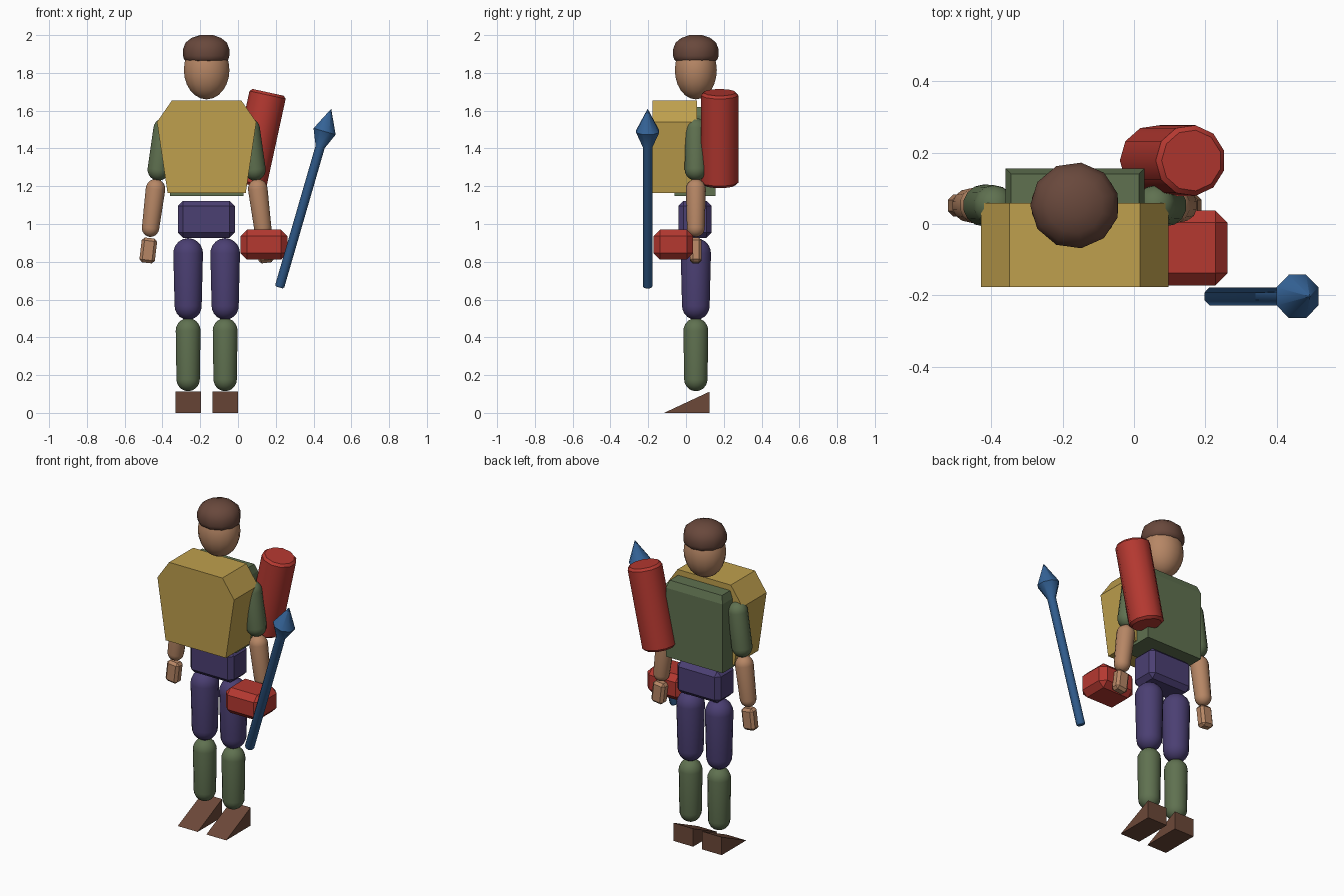
import bpy, bmesh
from math import sin, cos, pi, radians
from mathutils import Vector

if "Cube" in bpy.data.objects:
    bpy.data.objects.remove(bpy.data.objects["Cube"])

CX, CY = -0.166, 0.052   # body axis


def material(name, rgb):
    m = bpy.data.materials.new(name)
    m.diffuse_color = (*rgb, 1)
    m.use_nodes = True
    m.node_tree.nodes["Principled BSDF"].inputs["Base Color"].default_value = m.diffuse_color
    return m


SKIN = material("skin", (0.47, 0.24, 0.13))
HAIR = material("dark_brown", (0.14, 0.065, 0.045))
BOOT = material("brown", (0.15, 0.065, 0.04))
GOLD = material("yellow", (0.52, 0.35, 0.075))
GREEN = material("green", (0.115, 0.165, 0.08))
PURPLE = material("purple", (0.07, 0.05, 0.17))
RED = material("red", (0.46, 0.04, 0.03))
BLUE = material("blue", (0.035, 0.125, 0.31))


def finish(name, bm, mat, angle=None):
    bmesh.ops.recalc_face_normals(bm, faces=bm.faces)
    me = bpy.data.meshes.new(name)
    bm.to_mesh(me)
    bm.free()
    if angle:
        me.polygons.foreach_set("use_smooth", [True] * len(me.polygons))
        me.set_sharp_from_angle(angle=radians(angle))
    me.materials.append(mat)
    ob = bpy.data.objects.new(name, me)
    bpy.context.collection.objects.link(ob)
    return ob


def lathe(name, profile, sides, base, direction, mat, angle=46, sy=1.0):
    """Spin (radius, height) points around an axis starting at base."""
    bm = bmesh.new()
    rot = Vector((0, 0, 1)).rotation_difference(Vector(direction).normalized())
    rings = []
    for r, h in profile:
        rings.append([bm.verts.new(Vector(base) + rot @ Vector(
            (r * cos(2 * pi * (i + .5) / sides), sy * r * sin(2 * pi * (i + .5) / sides), h)))
            for i in range(sides)])
    for a, b in zip(rings, rings[1:]):
        for i in range(sides):
            j = (i + 1) % sides
            bm.faces.new((a[i], a[j], b[j], b[i]))
    bm.faces.new(rings[0])
    bm.faces.new(rings[-1])
    return finish(name, bm, mat, angle)


def limb(name, top, bottom, r_top, r_bottom, mat, sy=1.0, sides=14):
    """Capsule with round ends, tapering from top to bottom."""
    d = Vector(top) - Vector(bottom)
    n = 5
    ts = [pi / 2 * (k + .15) / n for k in range(n)] + [pi / 2]
    low = [(r_bottom * sin(t), r_bottom * (1 - cos(t))) for t in ts]
    high = [(r_top * sin(t), d.length - r_top * (1 - cos(t))) for t in reversed(ts)]
    return lathe(name, low + high, sides, bottom, d, mat, sy=sy)


def box(name, lo, hi, mat, bevel=0.0):
    bm = bmesh.new()
    bmesh.ops.create_cube(bm, size=1)
    lo, hi = Vector(lo), Vector(hi)
    for v in bm.verts:
        v.co = (lo + hi) / 2 + v.co * (hi - lo)
    if bevel:
        bmesh.ops.bevel(bm, geom=bm.edges[:], offset=bevel, segments=1, affect='EDGES')
    return finish(name, bm, mat)


def prism(name, outline, depth, mat):
    """Close an outline and extrude it along the depth vector."""
    bm = bmesh.new()
    face = bm.faces.new([bm.verts.new(p) for p in outline])
    out = bmesh.ops.extrude_face_region(bm, geom=[face])
    bmesh.ops.translate(bm, vec=depth, verts=[g for g in out["geom"]
                                              if isinstance(g, bmesh.types.BMVert)])
    bm.faces.ensure_lookup_table()
    return finish(name, bm, mat)


# head and hair
n = 12
lathe("head", [(0.123 * sin(pi * (k + .1) / (n + .2)), -0.155 * cos(pi * (k + .1) / (n + .2)))
               for k in range(n + 1)], 16, (CX, CY, 1.815), (0, 0, 1), SKIN, sy=0.92)
lathe("hair", [(0.108, 1.862), (0.12, 1.872), (0.125, 1.89), (0.125, 1.925), (0.112, 1.96),
               (0.08, 1.985), (0.035, 2.0)], 11, (CX, CY, 0), (0, 0, 1), HAIR, sy=0.97)

# torso with a stepped-in top
torso = box("torso", (-0.36, -0.06, 1.148), (0.029, 0.156, 1.575), GREEN)
bm = bmesh.new()
bm.from_mesh(torso.data)
top = max(bm.faces, key=lambda f: f.calc_center_median().z)
bmesh.ops.inset_region(bm, faces=[top], thickness=0.022)
bmesh.ops.translate(bm, verts=top.verts[:], vec=(0, 0, 0.045))
bm.to_mesh(torso.data)
bm.free()

# chest plate
half = [(0.207, 1.165), (0.263, 1.54), (0.183, 1.655)]
prism("chest_plate", [(CX + x, -0.177, z) for x, z in half]
      + [(CX - x, -0.177, z) for x, z in reversed(half)], (0, 0.236, 0), GOLD)

# pelvis
box("pelvis", (CX - 0.151, -0.04, 0.927), (CX + 0.149, 0.136, 1.123), PURPLE, 0.027)

# arms and legs
for side, s in (("left", 1), ("right", -1)):
    def at(x, z):
        return (CX + s * x, CY, z)
    limb(side + "_upper_arm", at(0.219, 1.56), at(0.263, 1.23), 0.057, 0.059, GREEN)
    limb(side + "_forearm", at(0.264, 1.238), at(0.303, 0.932), 0.053, 0.047, SKIN)
    hand = box(side + "_hand", (-0.041, -0.031, -0.066), (0.041, 0.031, 0.066), SKIN, 0.015)
    hand.location = at(0.309, 0.86)
    hand.rotation_euler.y = -s * 0.12
    limb(side + "_thigh", at(0.098, 0.925), at(0.098, 0.493), 0.08, 0.073, PURPLE, 1.02, 16)
    limb(side + "_shin", at(0.098, 0.502), at(0.098, 0.115), 0.067, 0.063, GREEN, 1.0, 16)
    prism(side + "_foot", [(CX + s * 0.098 - 0.068, y, z) for y, z in
                           ((-0.116, 0), (0.124, 0), (0.124, 0.112))], (0.136, 0, 0), BOOT)

# tube on the back
lathe("back_tube", [(0.086, 0), (0.1, 0.014), (0.1, 0.486), (0.086, 0.5)], 11,
      (0.055, 0.178, 1.208), (0.213, 0, 0.977), RED, angle=40)

# hip pouch
box("pouch", (0.013, -0.172, 0.812), (0.262, 0.038, 0.97), RED, 0.034)

# spear
lathe("spear", [(0.02, 0), (0.027, 0.008), (0.027, 0.775), (0.066, 0.86), (0.001, 0.983)], 8,
      (0.219, -0.203, 0.664), (0.274, 0, 0.945), BLUE, angle=48)
